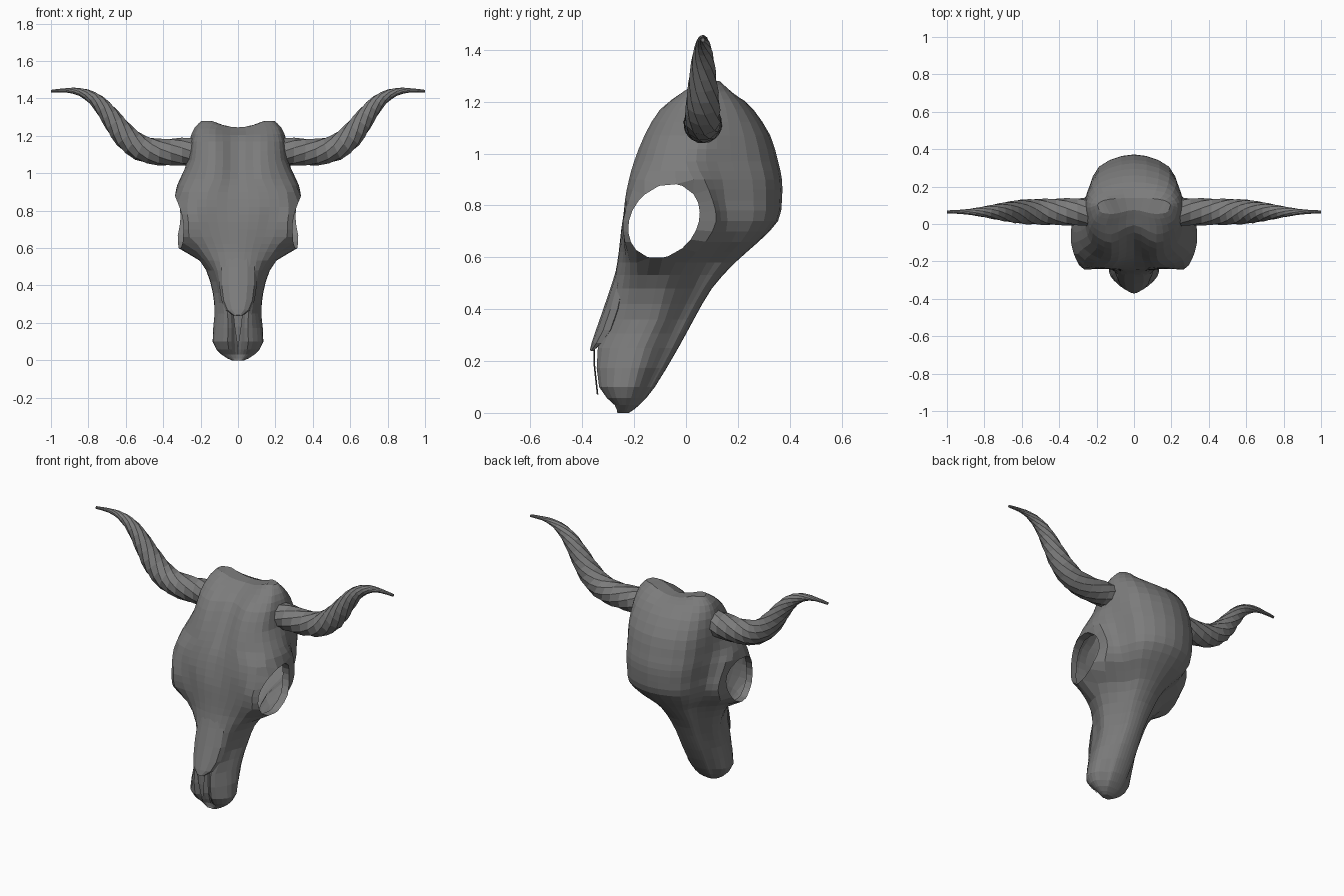
import bpy, bmesh, math
from mathutils import Vector

if "Cube" in bpy.data.objects:
    bpy.data.objects.remove(bpy.data.objects["Cube"])

bone = bpy.data.materials.new("dark_bone")
bone.diffuse_color = (.2, .2, .2, 1)
bone.use_nodes = True
bone.node_tree.nodes["Principled BSDF"].inputs["Base Color"].default_value = bone.diffuse_color


def catmull(a, b, c, d, t):
    return 0.5 * (2 * b + (c - a) * t + (2 * a - 5 * b + 4 * c - d) * t * t
                  + (3 * b - a - 3 * c + d) * t ** 3)


def refine(pts, n, closed):
    """Smooth interpolation through points (vectors of any size)."""
    m, out = len(pts), []
    get = (lambda i: pts[i % m]) if closed else (lambda i: pts[max(0, min(m - 1, i))])
    for i in range(m if closed else m - 1):
        out += [catmull(get(i - 1), get(i), get(i + 1), get(i + 2), k / n) for k in range(n)]
    return out if closed else out + [pts[-1]]


def bridge(bm, rings, closed=True):
    rows = [[bm.verts.new(p) for p in r] for r in rings]
    n = len(rows[0])
    for a, b in zip(rows, rows[1:]):
        for i in range(n if closed else n - 1):
            j = (i + 1) % n
            bm.faces.new((a[i], a[j], b[j], b[i]))
    return rows


def finish(bm, name):
    bmesh.ops.recalc_face_normals(bm, faces=bm.faces)
    me = bpy.data.meshes.new(name)
    bm.to_mesh(me)
    bm.free()
    me.materials.append(bone)
    ob = bpy.data.objects.new(name, me)
    bpy.context.collection.objects.link(ob)
    return ob


# Skull slices: z, front centre y, then (x, y) of brow, orbit front,
# orbit back and temple, then rear centre y
cranium = [
    (1.28, .075, .10, .055, .17, .06, .19, .085, .19, .11, .14),
    (1.24, .03, .12, -.01, .20, .01, .225, .05, .23, .11, .19),
    (1.17, -.045, .12, -.10, .22, -.05, .25, .03, .255, .12, .26),
    (1.07, -.11, .12, -.16, .23, -.10, .265, .02, .265, .12, .325),
    (.97, -.165, .13, -.20, .27, -.13, .31, .00, .265, .12, .355),
    (.90, -.20, .16, -.22, .30, -.16, .335, .03, .26, .14, .37),
    (.82, -.225, .17, -.235, .30, -.185, .325, .065, .25, .15, .37),
    (.74, -.245, .16, -.238, .29, -.215, .315, .075, .24, .16, .355),
    (.66, -.255, .14, -.24, .28, -.21, .315, .03, .20, .14, .28)]
muzzle = [
    (.58, -.265, .11, -.245, .22, -.19, .24, -.04, .13, .08, .19),
    (.48, -.285, .09, -.265, .14, -.19, .17, -.08, .10, .03, .10),
    (.36, -.315, .08, -.29, .105, -.21, .135, -.11, .08, -.03, .03),
    (.25, -.29, .055, -.34, .105, -.26, .125, -.16, .08, -.08, -.03),
    (.10, -.285, .055, -.335, .125, -.28, .13, -.20, .07, -.15, -.12),
    (.03, -.262, .04, -.275, .08, -.255, .085, -.22, .05, -.19, -.18),
    (.00, -.262, .015, -.265, .03, -.255, .035, -.235, .025, -.225, -.22)]

# Eye openings: tilted ellipse seen from the side
EY, EZ, EA, EB, TILT = -.085, .74, .155, .125, math.radians(50)


def eye_r(p):
    dy, dz = p.y - EY, p.z - EZ
    c, s = math.cos(TILT), math.sin(TILT)
    return math.hypot((dy * c + dz * s) / EA, (dz * c - dy * s) / EB)


def rim_x(p):
    return .338 - 2 * (p.y + .07) ** 2 - .3 * max(0, .67 - p.z)


rings = []
for row in refine([Vector(r) for r in cranium + muzzle], 2, False):
    z, front, back = row[0], row[1], row[10]
    half = [Vector((row[i], row[i + 1], z)) for i in (2, 4, 6, 8)]
    half.append(Vector((.72 * row[8], row[9] + .72 * (back - row[9]), z)))
    mirrored = [Vector((-p.x, p.y, z)) for p in reversed(half)]
    loop = [Vector((0, front, z))] + half + [Vector((0, back, z))] + mirrored
    ring = refine(loop, 3, True)
    for p in ring:
        if p.z > 1.2:  # dip in the middle of the poll
            p.z -= .035 * max(0, 1 - (p.x / .14) ** 2) * (p.z - 1.2) / .08
        r = eye_r(p)
        if abs(p.x) > .24 and r < 1.3:  # swell the orbit towards its rim
            k = min(1, (1.3 - r) / .3)
            p.x = math.copysign(abs(p.x) * (1 - k) + rim_x(p) * k, p.x)
    rings.append(ring)

bm = bmesh.new()
rows = bridge(bm, rings)
n = len(rows[0])
h = n // 2
for r in (rows[0], rows[-1]):  # close crown and muzzle tip
    for s in (1, -1):
        for i in range(h // 2):
            quad = [r[(s * k) % n] for k in (i, i + 1, h - i - 1, h - i)]
            bm.faces.new(list(dict.fromkeys(quad)))

# Cut the eye openings and give them an inward lip
inside = [f for f in bm.faces if abs(f.calc_center_median().x) > .2
          and eye_r(f.calc_center_median()) < 1]
bmesh.ops.delete(bm, geom=inside, context='FACES')
rim = [e for e in bm.edges if e.is_boundary]
for v in {v for e in rim for v in e.verts}:
    k = eye_r(v.co)
    v.co.y = EY + (v.co.y - EY) / k
    v.co.z = EZ + (v.co.z - EZ) / k
    v.co.x = math.copysign(rim_x(v.co), v.co.x)
lip = bmesh.ops.extrude_edge_only(bm, edges=rim)
for v in lip['geom']:
    if isinstance(v, bmesh.types.BMVert):
        v.co.x *= .86
finish(bm, "skull")

# Nasal bone: arched plate overhanging the nose opening
bm = bmesh.new()
arch = []
for z, w, yc, ye in [(.62, .09, -.245, -.22), (.50, .097, -.281, -.24), (.40, .097, -.315, -.262),
                     (.32, .085, -.343, -.29), (.27, .062, -.36, -.325), (.24, .02, -.367, -.357)]:
    arch.append([(w * math.sin(a), ye + (yc - ye) * math.cos(a), z)
                 for a in (math.pi * (k / 6 - .5) for k in range(7))])
bridge(bm, arch, False)
nasal = finish(bm, "nasal_bone")
sol = nasal.modifiers.new("thickness", 'SOLIDIFY')
sol.thickness, sol.offset = .008, 0

# Thin bony splinter below the nasal bone
bm = bmesh.new()
bridge(bm, [[(-w, y, z), (0, y - .003, z), (w, y, z), (0, y + .003, z)]
            for z, y, w in [(.27, -.355, .028), (.18, -.353, .018), (.07, -.341, .002)]])
finish(bm, "nose_splinter")

# Horns: tapered tubes with twisted flat facets (x, z, radius)
path = refine([Vector(p) for p in [
    (.20, 1.118, .075), (.30, 1.115, .075), (.42, 1.113, .072), (.52, 1.135, .07), (.60, 1.195, .066),
    (.66, 1.27, .057), (.72, 1.35, .046), (.78, 1.405, .034), (.85, 1.436, .021),
    (.92, 1.443, .012), (1.0, 1.438, .008)]], 2, False)
for side, name in ((1, "horn_left"), (-1, "horn_right")):
    bm = bmesh.new()
    rings = []
    for i, p in enumerate(path):
        t = path[min(i + 1, len(path) - 1)] - path[max(i - 1, 0)]
        t = Vector((t.x, t.y)).normalized()
        ring = []
        for k in range(10):
            a = math.tau * k / 10 + .3 * i
            u, v = p.z * math.cos(a), p.z * math.sin(a)
            ring.append((side * (p.x - t.y * u), .065 + v, p.y + t.x * u))
        rings.append(ring)
    rows = bridge(bm, rings)
    bm.faces.new(rows[0])
    bm.faces.new(rows[-1])
    finish(bm, name)
